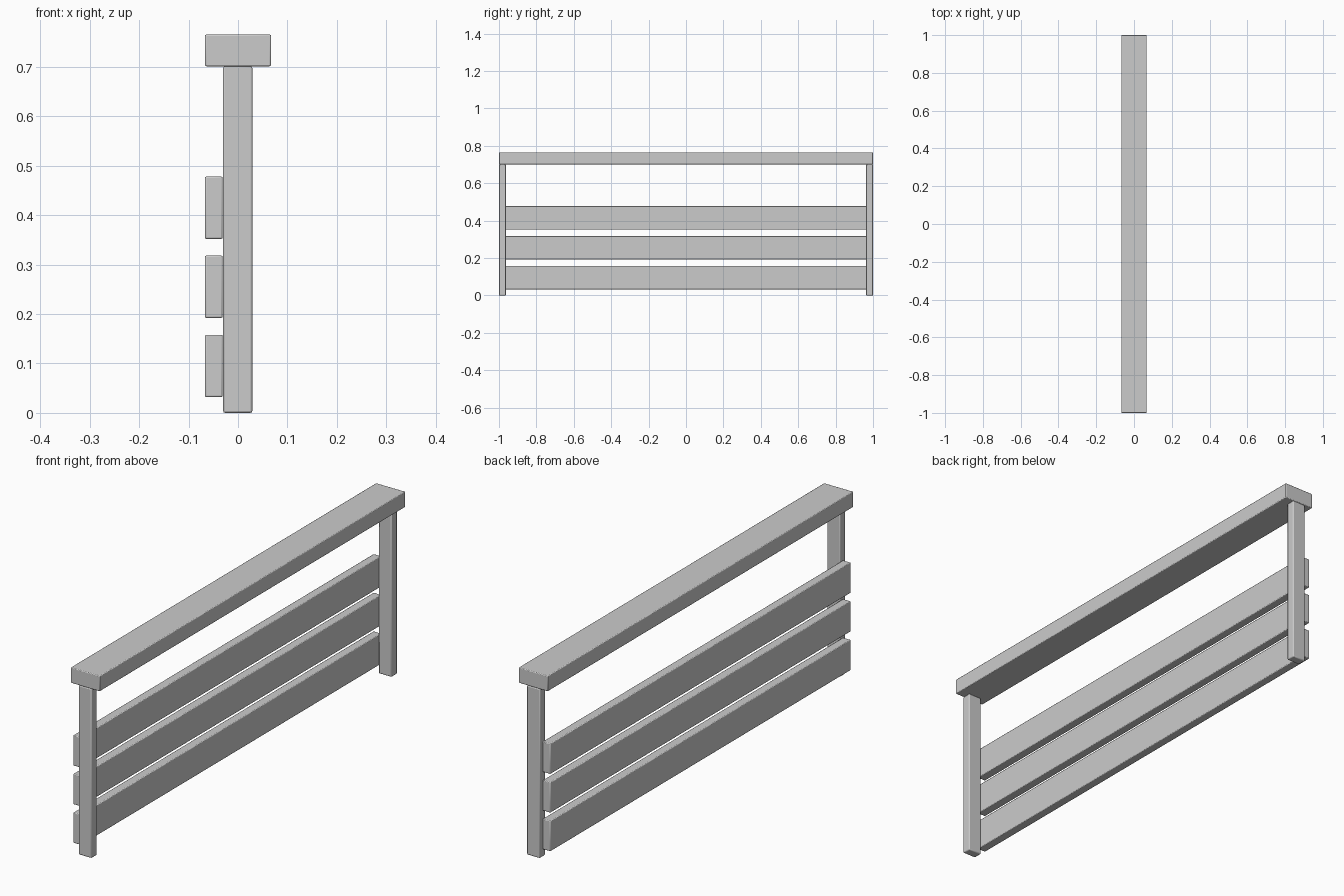
import bpy
import bmesh

if "Cube" in bpy.data.objects:
    bpy.data.objects.remove(bpy.data.objects["Cube"])


def board(name, x, y, z, bevel=0.004):
    """Box spanning the (min, max) ranges, with softly rounded edges."""
    bm = bmesh.new()
    bmesh.ops.create_cube(bm, size=1)
    for v in bm.verts:
        v.co = [lo + (c + 0.5) * (hi - lo) for c, (lo, hi) in zip(v.co, (x, y, z))]
    mesh = bpy.data.meshes.new(name)
    bm.to_mesh(mesh)
    bm.free()
    obj = bpy.data.objects.new(name, mesh)
    bpy.context.collection.objects.link(obj)
    mod = obj.modifiers.new("rounded_edges", 'BEVEL')
    mod.width = bevel
    mod.segments = 2
    bpy.ops.object.select_all(action='DESELECT')
    obj.select_set(True)
    bpy.context.view_layer.objects.active = obj
    bpy.ops.object.shade_smooth_by_angle()
    return obj


# Upright posts at both ends
board("front_post", (-0.03, 0.029), (-1.0, -0.963), (0.0, 0.701))
board("back_post", (-0.03, 0.029), (0.963, 1.0), (0.0, 0.701))

# Wide handrail on top
board("top_rail", (-0.067, 0.067), (-1.0, 1.0), (0.701, 0.765), 0.003)

# Three slats fixed to the -x side of the posts
for i in range(3):
    z0 = 0.032 + i * 0.16
    board(f"slat_{i + 1}", (-0.067, -0.031), (-0.983, 0.983), (z0, z0 + 0.126), 0.003)
